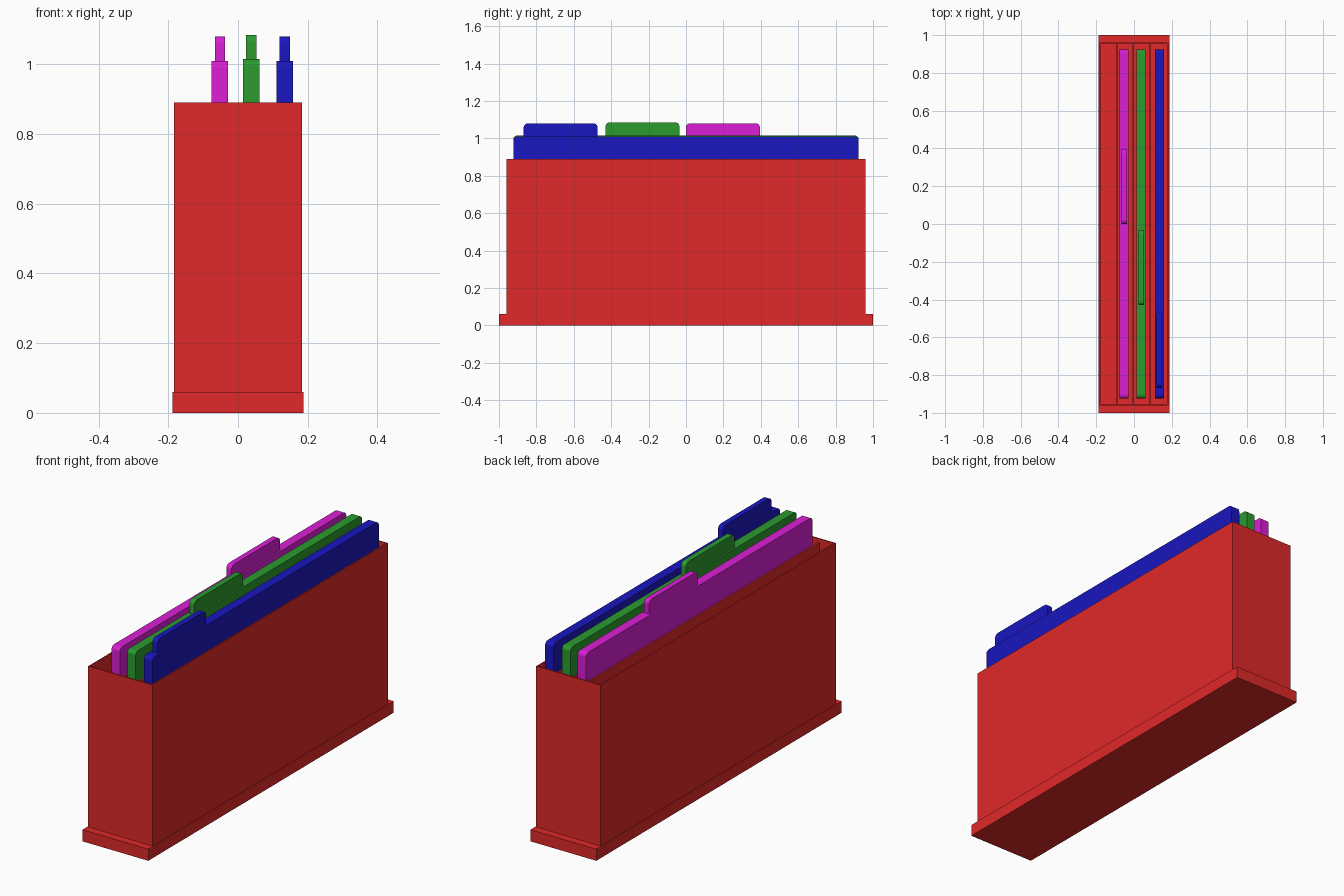
import bpy, bmesh, math

if "Cube" in bpy.data.objects:
    bpy.data.objects.remove(bpy.data.objects["Cube"])

def material(name, rgb):
    m = bpy.data.materials.new(name)
    m.diffuse_color = (*rgb, 1)
    m.use_nodes = True
    m.node_tree.nodes["Principled BSDF"].inputs["Base Color"].default_value = m.diffuse_color
    return m

RED = material("red", (0.75, 0.022, 0.022))
MAGENTA = material("magenta", (0.70, 0.014, 0.66))
GREEN = material("green", (0.024, 0.33, 0.028))
BLUE = material("blue", (0.01, 0.008, 0.52))

def finish(bm, name, mat):
    bmesh.ops.recalc_face_normals(bm, faces=bm.faces)
    mesh = bpy.data.meshes.new(name)
    bm.to_mesh(mesh)
    bm.free()
    mesh.materials.append(mat)
    ob = bpy.data.objects.new(name, mesh)
    bpy.context.collection.objects.link(ob)
    return ob

def box_bm(x0, x1, y0, y1, z0, z1):
    bm = bmesh.new()
    bmesh.ops.create_cube(bm, size=1)
    for v in bm.verts:
        v.co.x = x1 if v.co.x > 0 else x0
        v.co.y = y1 if v.co.y > 0 else y0
        v.co.z = z1 if v.co.z > 0 else z0
    return bm

def slab(name, x0, x1, y0, y1, z0, z1, r, mat):
    """Plate across x whose two top corners are rounded in side view."""
    bm = bmesh.new()
    pts = [(y0, z0), (y1, z0)]
    for cy, start in ((y1 - r, 0), (y0 + r, 90)):
        for i in range(6):
            a = math.radians(start + i * 18)
            pts.append((cy + r * math.cos(a), z1 - r + r * math.sin(a)))
    face = bm.faces.new([bm.verts.new((x0, y, z)) for y, z in pts])
    ext = bmesh.ops.extrude_face_region(bm, geom=[face])["geom"]
    bmesh.ops.translate(bm, vec=(x1 - x0, 0, 0),
                        verts=[g for g in ext if isinstance(g, bmesh.types.BMVert)])
    return finish(bm, name, mat)

# Plinth around the foot of the box
finish(box_bm(-0.188, 0.188, -1, 1, 0, 0.06), "base", RED)

# Open-topped box: inset the top and sink it to make the cavity
WALL, FLOOR, RIM = 0.01, 0.08, 0.89
bm = box_bm(-0.183, 0.183, -0.96, 0.96, 0.03, RIM)
top = max(bm.faces, key=lambda f: f.calc_center_median().z)
bmesh.ops.inset_region(bm, faces=[top], thickness=WALL)
inner = bmesh.ops.extrude_discrete_faces(bm, faces=[top])["faces"][0]
for v in inner.verts:
    v.co.z = FLOOR
bmesh.ops.remove_doubles(bm, verts=bm.verts, dist=1e-5)
finish(bm, "box", RED)

# Dividers making four slots
for i, x in enumerate((-0.09, -0.005, 0.085)):
    finish(box_bm(x - 0.005, x + 0.005, -0.952, 0.952, FLOOR - 0.01, 0.87),
           f"divider_{i + 1}", RED)

# Folders with staggered index tabs: name, centre x, top z, tab start y
for name, x, z, tab_y, mat in (("magenta", -0.052, 1.01, 0.0, MAGENTA),
                               ("green", 0.038, 1.015, -0.43, GREEN),
                               ("blue", 0.134, 1.01, -0.868, BLUE)):
    slab(f"{name}_folder", x - 0.024, x + 0.024, -0.923, 0.923, FLOOR, z, 0.02, mat)
    slab(f"{name}_tab", x - 0.0145, x + 0.0145, tab_y, tab_y + 0.395,
         z - 0.01, z + 0.07, 0.022, mat)
